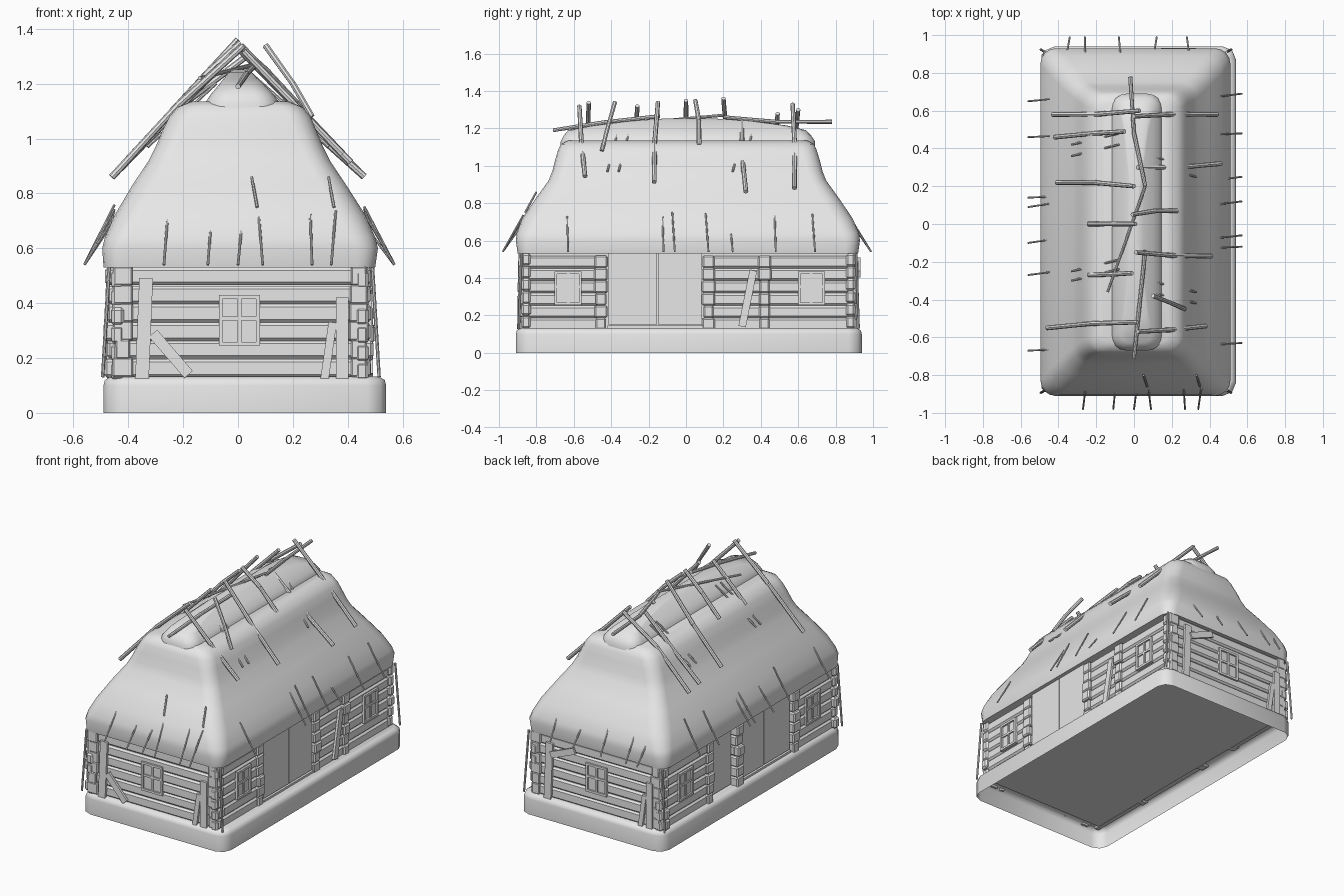
import bpy, bmesh, math, random
from mathutils import Vector, Matrix

rng = random.Random(4)
cube = bpy.data.objects.get("Cube")
if cube:
    bpy.data.objects.remove(cube, do_unlink=True)

grey = bpy.data.materials.new("plain_grey")
grey.use_nodes = True
GREY = (0.8, 0.8, 0.8, 1)
grey.diffuse_color = GREY
grey.node_tree.nodes["Principled BSDF"].inputs["Base Color"].default_value = GREY


def finish(name, bm, angle=None):
    bmesh.ops.recalc_face_normals(bm, faces=bm.faces)
    mesh = bpy.data.meshes.new(name)
    bm.to_mesh(mesh)
    bm.free()
    mesh.materials.append(grey)
    obj = bpy.data.objects.new(name, mesh)
    bpy.context.collection.objects.link(obj)
    if angle:
        bpy.ops.object.select_all(action='DESELECT')
        obj.select_set(True)
        bpy.context.view_layer.objects.active = obj
        bpy.ops.object.shade_smooth_by_angle(angle=math.radians(angle))
    return obj


def box(bm, x0, x1, y0, y1, z0, z1, bevel=0):
    m = Matrix.Translation(((x0 + x1) / 2, (y0 + y1) / 2, (z0 + z1) / 2))
    m = m @ Matrix.Diagonal((x1 - x0, y1 - y0, z1 - z0, 1))
    verts = bmesh.ops.create_cube(bm, size=1, matrix=m)["verts"]
    if bevel:
        edges = list({e for v in verts for e in v.link_edges})
        bmesh.ops.bevel(bm, geom=edges, offset=bevel, segments=1, affect='EDGES')


def loft(name, rings, corner_steps, angle, bottom, top=True):
    """Skin stacked rounded rectangles: x0, x1, y0, y1, z, corner radius."""
    bm = bmesh.new()
    loops = []
    for x0, x1, y0, y1, z, r in rings:
        loop = []
        corners = ((x1 - r, y1 - r), (x0 + r, y1 - r), (x0 + r, y0 + r), (x1 - r, y0 + r))
        for q, (cx, cy) in enumerate(corners):
            for s in range(corner_steps + 1):
                a = (q + s / corner_steps) * math.pi / 2
                loop.append(bm.verts.new((cx + r * math.cos(a), cy + r * math.sin(a), z)))
        loops.append(loop)
    n = len(loops[0])
    for a, b in zip(loops, loops[1:]):
        for i in range(n):
            bm.faces.new((a[i], a[(i + 1) % n], b[(i + 1) % n], b[i]))
    if bottom:
        bm.faces.new(loops[0][::-1])
    if top:
        bm.faces.new(loops[-1])
    return finish(name, bm, angle)


def pole(bm, points, radius):
    points = [Vector(p) for p in points]
    for a, b in zip(points, points[1:]):
        d = b - a
        m = Matrix.Translation((a + b) / 2) @ d.to_track_quat('Z', 'Y').to_matrix().to_4x4()
        bmesh.ops.create_cone(bm, cap_ends=True, segments=8, radius1=radius,
                              radius2=radius * 0.9, depth=d.length, matrix=m)


# Foundation: open underneath
loft("foundation", [
    (-.49, .54, -.91, .94, 0, .07),
    (-.49, .54, -.91, .94, .10, .07),
    (-.485, .535, -.905, .935, .12, .07),
    (-.465, .515, -.885, .915, .132, .06)], 2, 50, False)

# Thatch: thick eave, hipped slope, rolled shoulder
loft("thatch_roof", [
    (-.44, .46, -.86, .88, .535, .05),
    (-.49, .50, -.90, .92, .53, .07),
    (-.495, .51, -.91, .93, .60, .08),
    (-.485, .50, -.905, .925, .64, .09),
    (-.45, .465, -.875, .89, .72, .10),
    (-.385, .395, -.80, .815, .83, .09),
    (-.325, .335, -.735, .75, .92, .08),
    (-.30, .31, -.715, .73, .97, .08),
    (-.275, .285, -.70, .715, 1.03, .08),
    (-.25, .265, -.685, .70, 1.08, .08),
    (-.22, .235, -.67, .685, 1.115, .07),
    (-.17, .185, -.63, .65, 1.135, .06)], 4, 60, True)

# Ridge cap
loft("ridge_cap", [
    (-.12, .15, -.67, .69, 1.08, .08),
    (-.12, .15, -.67, .69, 1.13, .08),
    (-.10, .13, -.655, .67, 1.16, .07),
    (-.075, .10, -.63, .64, 1.19, .06),
    (-.055, .075, -.50, .54, 1.215, .05),
    (-.035, .05, -.30, .35, 1.24, .035),
    (-.015, .025, -.12, .16, 1.252, .015)], 4, 60, False)

# Log walls with crossing ends
bm = bmesh.new()
box(bm, -.425, .445, -.845, .865, .12, .54)
finish("wall_core", bm)
COURSES = 6
STEP = .40 / COURSES


def jitter(a=.008):
    return rng.uniform(-a, a)


gable = bmesh.new()
for k in range(COURSES):
    z = .13 + k * STEP
    for y in (-.855, .88):
        box(gable, -.485 + jitter(), .49 + jitter(), y - .025, y + .025,
            z + jitter(.003), z + STEP, .011)
finish("gable_logs", gable)

# Side courses skip the doorways
side = bmesh.new()
for k in range(COURSES):
    z = .125 + (k + .4) * STEP
    for x in (-.435, .455):
        openings = ((-.895, -.455), (.10, .915)) if x > 0 else ((-.895, -.455), (.08, .15), (.41, .915))
        for y0, y1 in openings:
            box(side, x - .027, x + .02, y0 + jitter(.006), y1 + jitter(.006),
                z - STEP / 2, z + STEP / 2, .011)
finish("side_logs", side)

# Corner and partition log ends
ends = bmesh.new()
for k in range(COURSES):
    z = .12 + k * STEP
    for sx in (-1, 1):
        for y in (-.455, .12, .42):
            w = .032 + jitter(.005)
            x = sorted((sx * .22, sx * (.485 + jitter()) + .005))
            box(ends, x[0], x[1], y - w, y + w, z, z + STEP, .008)
        for y in (-.875, .895):
            w = .032 + jitter(.006)
            x = sx * .43 + .01
            box(ends, x - w, x + w, y - .02 + jitter(.005), y + .02, z + .01, z + STEP + .015, .006)
finish("log_ends", ends)

# Double doors on both long sides, a small door on the right side
doors = bmesh.new()
for x in (-.44, .46):
    for y0, y1 in ((-.415, -.155), (-.15, .085)):
        box(doors, x - .012, x + .012, y0, y1, .15, .535)
    box(doors, x - .02, x + .02, -.42, .09, .125, .145)
box(doors, -.435, -.415, .16, .38, .14, .52)
finish("doors", doors)


# Windows: frame, mullion, transom and pane
def window(bm, place, width, z0, z1):
    h, t = width / 2, .014
    for a0, a1, b0, b1, out in (
            (-h, -h + t, z0, z1, .015), (h - t, h, z0, z1, .015),
            (-h, h, z0, z0 + t, .015), (-h, h, z1 - t, z1, .015),
            (-t / 2, t / 2, z0, z1, .012), (-h, h, (z0 + z1) / 2, (z0 + z1) / 2 + t, .012),
            (-h, h, z0, z1, .004)):
        place(bm, a0, a1, out, b0, b1)


wins = bmesh.new()
for s, wall in ((-1, -.877), (1, .902)):
    window(wins, lambda b, a0, a1, o, z0, z1: box(
        b, a0 + .005, a1 + .005, *sorted((wall - s * .02, wall + s * o)), z0, z1), .15, .245, .43)
for s, wall in ((-1, -.46), (1, .473)):
    for c in (-.63, .67):
        window(wins, lambda b, a0, a1, o, z0, z1: box(
            b, *sorted((wall - s * .02, wall + s * o)), c + a0, c + a1, z0, z1), .145, .255, .435)
finish("windows", wins)


# Loose boards leaning on the walls
def board(bm, a, b, width, normal):
    a, b = Vector(a), Vector(b)
    d = (b - a).normalized()
    n = Vector(normal)
    side_dir = d.cross(n).normalized()
    rot = Matrix((side_dir, n, d)).transposed().to_4x4()
    m = Matrix.Translation((a + b) / 2) @ rot @ Matrix.Diagonal((width, .015, (b - a).length, 1))
    bmesh.ops.create_cube(bm, size=1, matrix=m)


boards = bmesh.new()
for s, y in ((-1, -.89), (1, .915)):
    # the back repeats the front, turned around
    for x0, z0, x1, z1, w in ((-.35, .12, -.335, .49, .05), (.38, .12, .38, .42, .045),
                              (.315, .12, .345, .33, .03)):
        board(boards, (-s * x0, y, z0), (-s * x1, y, z1), w, (0, s, 0))
board(boards, (-.31, -.895, .29), (-.18, -.895, .14), .04, (0, -1, 0))
board(boards, (.32, .925, .42), (.15, .925, .49), .04, (0, 1, 0))
board(boards, (.485, .30, .14), (.485, .36, .44), .04, (1, 0, 0))
finish("leaning_boards", boards)

# Crooked poles laid over the ridge: x and y of both ends, ridge height
poles = bmesh.new()
for x0, y0, x1, y1, top in (
        (-.43, .58, .03, .60, 1.33), (-.42, .46, -.05, .49, 1.33), (-.41, .22, 0, .20, 1.36),
        (-.24, 0, .01, 0, 1.36), (-.24, -.27, -.01, -.26, 1.33), (-.46, -.55, .02, -.52, 1.36),
        (.44, .58, 0, .57, 1.33), (.46, .32, .02, .30, 1.27), (.23, .07, -.01, .05, 1.36),
        (.41, -.17, .01, -.15, 1.35), (.38, -.54, .02, -.57, 1.34)):
    mid = ((x0 + x1) / 2, (y0 + y1) / 2 + jitter(.012))
    slope = (top - .87) / .45
    pts = [(x, y, top - slope * abs(x)) for x, y in ((x0, y0), mid, (x1, y1))]
    pole(poles, pts, .013)
pole(poles, [(.10, -.38, 1.34), (.20, -.42, 1.2), (.27, -.45, 1.08)], .012)
finish("ridge_poles", poles, 40)

# Poles along the ridge
along = bmesh.new()
pole(along, [(-.02, .78, 1.235), (0, .48, 1.235), (.06, .20, 1.26)], .011)
pole(along, [(.06, .20, 1.27), (-.14, -.36, 1.22)], .008)
pole(along, [(.06, -.14, 1.265), (.03, -.42, 1.235), (0, -.71, 1.19)], .011)
finish("ridge_beams", along, 40)

# Thin straws at the eaves and on the slopes
straws = bmesh.new()
for xs, y, s in (((-.27, -.11, 0, .09, .27, .34), -.87, -1), ((-.34, -.26, -.08, .12, .28), .88, 1)):
    for x in xs:
        pole(straws, [(x, y + s * .11, .54), (x + jitter(.02), y, .72 + jitter(.04))], .005)
for ys, x, s in (((.65, .46, .14, .09, -.10, -.27, -.67), -.45, -1),
                 ((.69, .48, .25, .12, -.06, -.12, -.63), .46, 1)):
    for y in ys:
        pole(straws, [(x + s * .11, y, .54), (x, y + jitter(.02), .72 + jitter(.04))], .005)
for x in (.05, .33):
    pole(straws, [(x + .02, -.86, .75), (x, -.80, .86)], .006)
for y in (-.42, -.36, .25, .30):
    for s in (-1, 1):
        pole(straws, [(s * .33, s * y, .97), (s * .08, s * y + .06, 1.2)], .006)

# Thin rods propped at the corners
for x, y in ((-.47, -.88), (.49, -.88), (-.47, .91), (.49, .91)):
    pole(straws, [(x, y, .53), (x * 1.05, y * 1.015, .13)], .007)
finish("straws", straws, 40)
